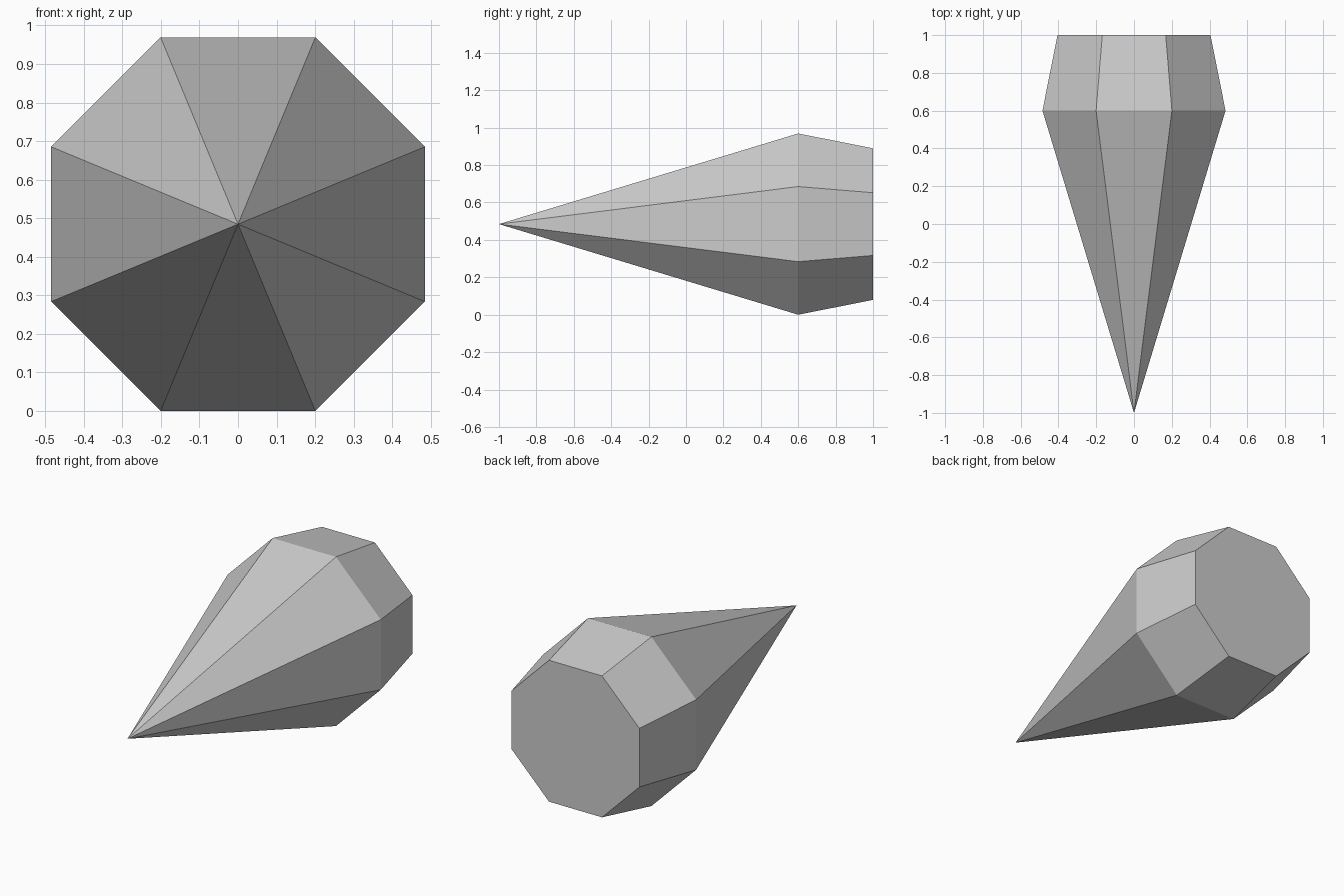
import bpy, bmesh, math

if "Cube" in bpy.data.objects:
    bpy.data.objects.remove(bpy.data.objects["Cube"])

# Single grey material
grey = bpy.data.materials.new("light grey")
grey.diffuse_color = (0.6, 0.6, 0.6, 1)
grey.use_nodes = True
grey.node_tree.nodes["Principled BSDF"].inputs["Base Color"].default_value = grey.diffuse_color

SIDES = 8
APOTHEM = 0.4845  # half width across flats, also the height of the axis


def ring(bm, y, apothem):
    """Octagonal ring around the y axis with flats at top, bottom and sides."""
    r = apothem / math.cos(math.pi / SIDES)
    angles = [(i + 0.5) * 2 * math.pi / SIDES for i in range(SIDES)]
    return [bm.verts.new((r * math.cos(a), y, APOTHEM + r * math.sin(a))) for a in angles]


# Spike: long pointed front, widest ring, tapered back with flat cap
bm = bmesh.new()
tip = bm.verts.new((0, -1, APOTHEM))
wide = ring(bm, 0.6, APOTHEM)
back = ring(bm, 1.0, 0.405)
for i in range(SIDES):
    j = (i + 1) % SIDES
    bm.faces.new((tip, wide[i], wide[j]))
    bm.faces.new((wide[i], back[i], back[j], wide[j]))
bm.faces.new(back)
bmesh.ops.recalc_face_normals(bm, faces=bm.faces)

mesh = bpy.data.meshes.new("crystal_spike")
bm.to_mesh(mesh)
bm.free()
mesh.materials.append(grey)
bpy.context.collection.objects.link(bpy.data.objects.new("crystal_spike", mesh))
